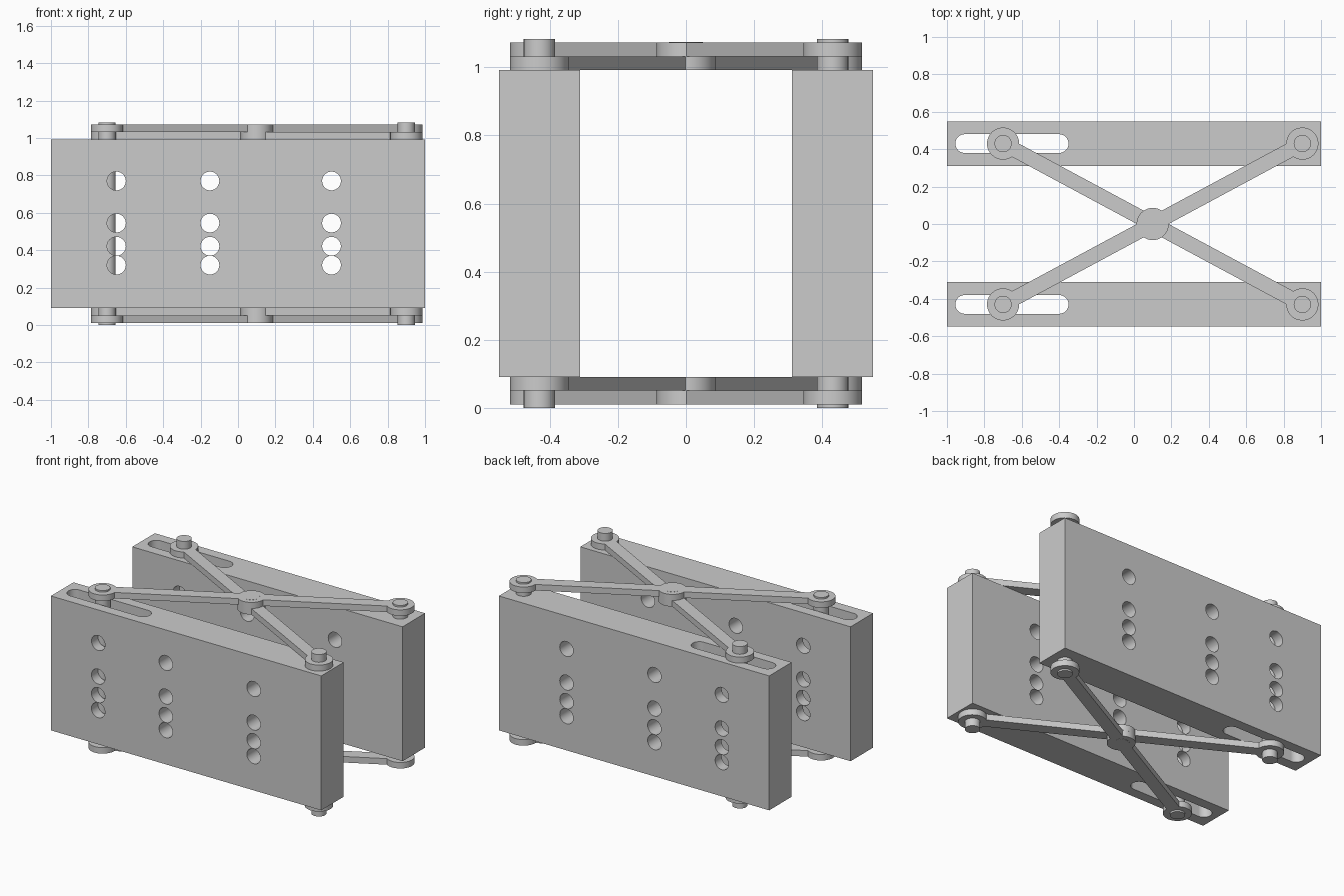
import bpy, bmesh, math
from mathutils import Matrix, Vector

if "Cube" in bpy.data.objects:
    bpy.data.objects.remove(bpy.data.objects["Cube"], do_unlink=True)

grey = bpy.data.materials.new("plain grey")
grey.use_nodes = True
grey.diffuse_color = (0.6, 0.6, 0.6, 1)
grey.node_tree.nodes["Principled BSDF"].inputs["Base Color"].default_value = (0.6, 0.6, 0.6, 1)

HEIGHT = 1.083                    # overall height, mirrored about its middle
PLATE_LOW, PLATE_HIGH = 0.092, 0.991
ARM = 0.0405                      # arm thickness
ROW = 0.43                        # distance of each plate from the middle
PIVOT, SLIDE_X, FIXED_X = 0.1, -0.7, 0.9
PIN_R, BOSS_R, ARM_HALF = 0.046, 0.086, 0.04


def arc(cx, r, start, end, n=32):
    return [(cx + r * math.cos(start + (end - start) * i / n),
             r * math.sin(start + (end - start) * i / n)) for i in range(n + 1)]


def prism(name, outline, z0, z1, smooth=True):
    """Extrude a flat outline from z0 up to z1."""
    bm = bmesh.new()
    face = bm.faces.new([bm.verts.new((x, y, z0)) for x, y in outline])
    top = bmesh.ops.extrude_face_region(bm, geom=[face])
    verts = [g for g in top["geom"] if isinstance(g, bmesh.types.BMVert)]
    bmesh.ops.translate(bm, verts=verts, vec=(0, 0, z1 - z0))
    bmesh.ops.recalc_face_normals(bm, faces=bm.faces)
    mesh = bpy.data.meshes.new(name)
    bm.to_mesh(mesh)
    bm.free()
    mesh.materials.append(grey)
    ob = bpy.data.objects.new(name, mesh)
    bpy.context.collection.objects.link(ob)
    if smooth:
        shade(ob)
    return ob


def shade(ob):
    bpy.ops.object.select_all(action="DESELECT")
    ob.select_set(True)
    bpy.context.view_layer.objects.active = ob
    bpy.ops.object.shade_smooth_by_angle(angle=math.radians(30))


def circle(r):
    return arc(0, r, 0, 2 * math.pi, 48)[:-1]


def cut(ob, cutter):
    mod = ob.modifiers.new("cut", "BOOLEAN")
    mod.operation, mod.solver, mod.object = "DIFFERENCE", "EXACT", cutter
    bpy.context.view_layer.objects.active = ob
    bpy.ops.object.modifier_apply(modifier=mod.name)


# Cutters: a long vertical slot and a grid of cross holes
slot = prism("slot_cutter", arc(-0.4, 0.05, -math.pi / 2, math.pi / 2)
             + arc(-0.905, 0.05, math.pi / 2, 1.5 * math.pi), -0.2, 1.3)
holes = []
for x in (-0.65, -0.15, 0.5):
    for z in (0.77, 0.545, 0.421, 0.32):
        hole = prism("hole_cutter", circle(0.05), -0.3, 0.3)
        hole.data.transform(Matrix.Translation((x, 0, z)) @ Matrix.Rotation(math.pi / 2, 4, "X"))
        holes.append(hole)

# Slotted side plates, the same front and back
rect = [(-1, -0.119), (1, -0.119), (1, 0.119), (-1, 0.119)]
front = prism("front_plate", rect, PLATE_LOW, PLATE_HIGH, smooth=False)
for cutter in [slot] + holes:
    cut(front, cutter)
for cutter in [slot] + holes:
    bpy.data.objects.remove(cutter, do_unlink=True)
shade(front)
back = front.copy()
back.data = front.data.copy()
back.name = "back_plate"
bpy.context.collection.objects.link(back)
front.location.y, back.location.y = -ROW, ROW

# Long pins through the plates
for side, y in (("front", -ROW), ("back", ROW)):
    for kind, x in (("sliding", SLIDE_X), ("fixed", FIXED_X)):
        pin = prism(f"{side}_{kind}_pin", circle(PIN_R), 0, HEIGHT)
        pin.location = (x, y, 0)

# Crossed arms with round bosses at both ends and the pivot
reach = Vector((FIXED_X - PIVOT, ROW)).length
tilt = math.atan2(ROW, FIXED_X - PIVOT)
a = math.asin(ARM_HALF / BOSS_R)
pi = math.pi
outline = (arc(reach, BOSS_R, a - pi, pi - a) + arc(0, BOSS_R, a, pi - a)
           + arc(-reach, BOSS_R, a, 2 * pi - a) + arc(0, BOSS_R, pi + a, 2 * pi - a))

for level in ("upper", "lower"):
    for layer, sign in ((0, -1), (1, 1)):
        z0 = PLATE_HIGH + layer * ARM
        z1 = z0 + ARM
        if level == "lower":
            z0, z1 = HEIGHT - z1, HEIGHT - z0
        arm = prism(f"{level}_{('inner', 'outer')[layer]}_arm", outline, z0, z1)
        arm.location.x = PIVOT
        arm.rotation_euler.z = sign * tilt
    # Short pivot pin, almost flush with the outer arm
    z0, z1 = PLATE_HIGH, PLATE_HIGH + 2 * ARM + 0.001
    if level == "lower":
        z0, z1 = HEIGHT - z1, HEIGHT - z0
    pivot = prism(f"{level}_pivot_pin", circle(0.05), z0, z1)
    pivot.location.x = PIVOT
